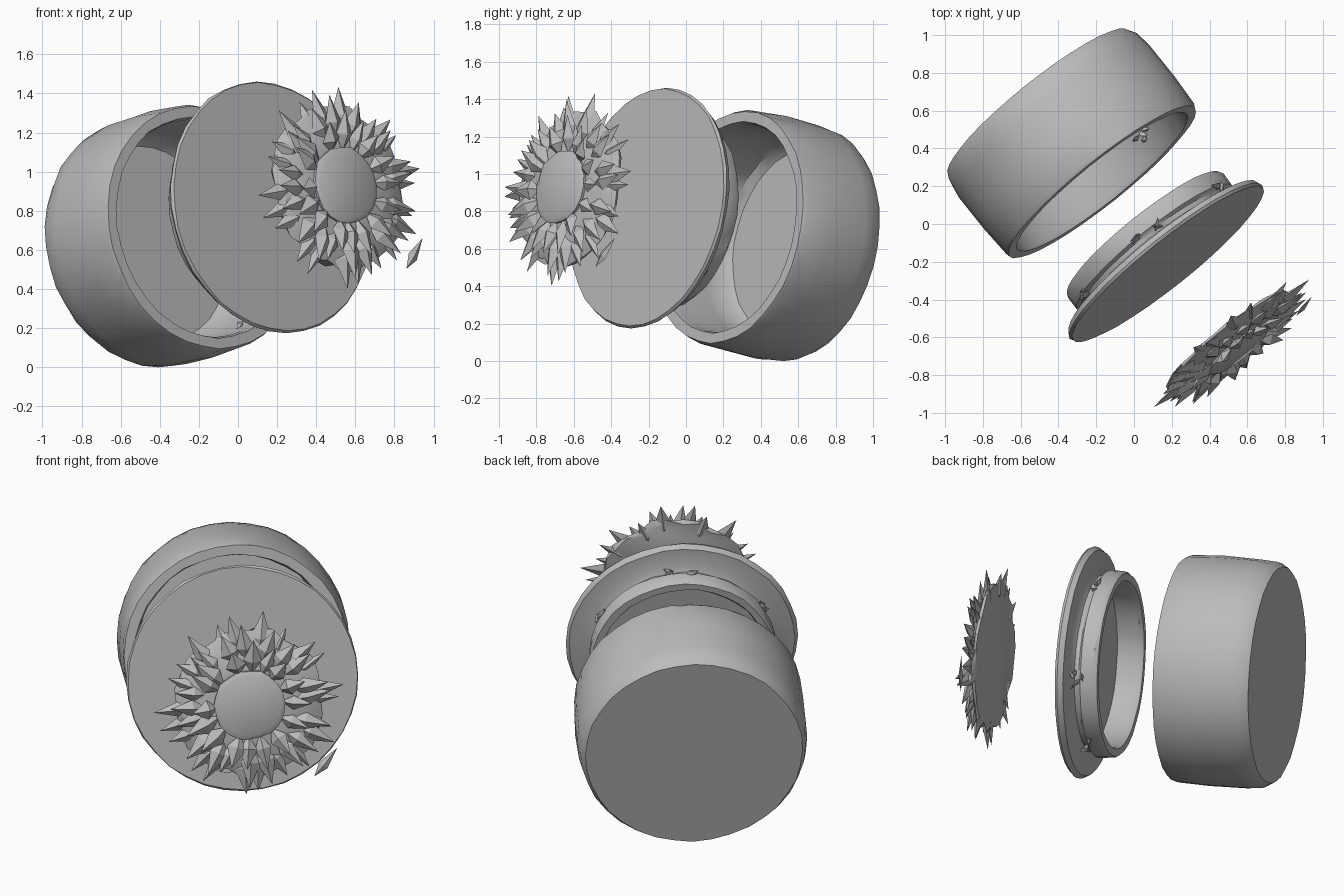
import bpy, bmesh, math, random
from mathutils import Vector

random.seed(7)
if "Cube" in bpy.data.objects:
    bpy.data.objects.remove(bpy.data.objects["Cube"])

grey = bpy.data.materials.new("plain grey")
grey.use_nodes = True
COLOUR = (0.5, 0.5, 0.5, 1)
grey.diffuse_color = COLOUR
grey.node_tree.nodes["Principled BSDF"].inputs["Base Color"].default_value = COLOUR

# All parts share one tilted axis and are spread out along it
AXIS = Vector((0.615, -0.768, 0.185)).normalized()
TILT = AXIS.to_track_quat('Z', 'Y')
LID_CENTRE = Vector((0.18, -0.21, 0.82))


def finish(name, bm, offset, smooth=None):
    bmesh.ops.recalc_face_normals(bm, faces=bm.faces)
    mesh = bpy.data.meshes.new(name)
    bm.to_mesh(mesh)
    bm.free()
    mesh.materials.append(grey)
    ob = bpy.data.objects.new(name, mesh)
    bpy.context.collection.objects.link(ob)
    ob.rotation_mode = 'QUATERNION'
    ob.rotation_quaternion = TILT
    ob.location = LID_CENTRE + AXIS * offset
    if smooth:
        bpy.ops.object.select_all(action='DESELECT')
        ob.select_set(True)
        bpy.context.view_layer.objects.active = ob
        bpy.ops.object.shade_smooth_by_angle(angle=math.radians(smooth))
    return ob


def polar(r, a, z):
    return Vector((r * math.cos(a), r * math.sin(a), z))


def lathe(name, profile, offset, sides=36, wobble=0.004):
    """Turn a (radius, height) profile, closing both ends with flat caps."""
    bm = bmesh.new()
    rings = []
    for r, z in profile:
        rings.append([bm.verts.new(polar(r + random.uniform(-wobble, wobble), math.tau * i / sides, z))
                      for i in range(sides)])
    for low, high in zip(rings, rings[1:]):
        for i in range(sides):
            j = (i + 1) % sides
            bm.faces.new((low[i], low[j], high[j], high[i]))
    bm.faces.new(rings[0])
    bm.faces.new(rings[-1])
    return finish(name, bm, offset, 35)


def shard(bm, base, tip, width, thick):
    """Pointed, ridged leaf running from base to tip."""
    side = (tip - base).cross(Vector((0, 0, 1)))
    if side.length < 0.001:
        side = Vector((1, 0, 0))
    side = side.normalized() * width
    up = side.cross(tip - base).normalized() * thick
    mid = base.lerp(tip, 0.4)
    pts = [base, mid + side, tip, mid - side, mid + up, mid - up * 0.6]
    v = [bm.verts.new(p) for p in pts]
    for i in range(4):
        a, b = v[i], v[(i + 1) % 4]
        bm.faces.new((a, b, v[4]))
        bm.faces.new((b, a, v[5]))


# Cup: outer wall, chamfered bottom, flat rim and a rounded hollow
lathe("cup", [(0.61, -0.55), (0.632, -0.51), (0.645, -0.42), (0.648, -0.2), (0.638, -0.02),
              (0.63, 0), (0.575, 0), (0.565, -0.03), (0.56, -0.3), (0.545, -0.42),
              (0.51, -0.46)], -0.565)

# Lid: thin plate, grooved neck and hollow plug ring
lathe("lid", [(0.645, 0), (0.652, -0.015), (0.635, -0.045), (0.54, -0.055), (0.50, -0.075),
              (0.505, -0.10), (0.525, -0.115), (0.525, -0.19), (0.515, -0.21), (0.475, -0.21),
              (0.465, -0.19), (0.46, -0.06)], 0)


# Small jagged clips around the plug and inside the cup
def clips(name, angles, radius, height, offset):
    bm = bmesh.new()
    for deg in angles:
        for k in range(4):
            a = math.radians(deg) + random.uniform(-0.09, 0.09)
            b = a + random.choice((-1, 1)) * random.uniform(0.06, 0.14)
            shard(bm, polar(radius, a, height + random.uniform(-0.03, 0.03)),
                  polar(radius + 0.02, b, height + random.uniform(-0.05, 0.05)), 0.025, 0.015)
    finish(name, bm, offset)


clips("plug_clips", (30, 88, 150, 210, 268, 325), 0.515, -0.1, 0)
clips("cup_clips", (308, 200), 0.55, -0.15, -0.565)

# Flower: flat back, raised round centre and three layers of petals
FLOWER = 0.57
lathe("flower_back", [(0.41, -0.045), (0.42, -0.03), (0.36, 0.0), (0.22, 0.02)],
      FLOWER, 30, 0.025)
lathe("flower_centre", [(0.2, -0.02), (0.2, 0.035), (0.17, 0.05)], FLOWER, 20, 0.006)

bm = bmesh.new()
# Each layer: petal count, root radius, tip radius, root height, tip height
LAYERS = [(22, 0.27, 0.51, -0.02, -0.03), (20, 0.24, 0.46, 0.0, 0.03), (16, 0.18, 0.36, 0.02, 0.065)]
for count, root, reach, z0, z1 in LAYERS:
    for i in range(count):
        a = math.tau * (i + random.uniform(-0.25, 0.25)) / count
        tip = polar(reach + random.uniform(-0.05, 0.035), a + random.uniform(-0.08, 0.08),
                    z1 + random.uniform(-0.02, 0.025))
        shard(bm, polar(root, a, z0), tip, random.uniform(0.04, 0.06), 0.035)
finish("flower_petals", bm, FLOWER)

# One loose petal beside the flower
bm = bmesh.new()
shard(bm, Vector((0.36, -0.43, 0)), Vector((0.49, -0.27, 0)), 0.03, 0.015)
finish("loose_petal", bm, FLOWER)
